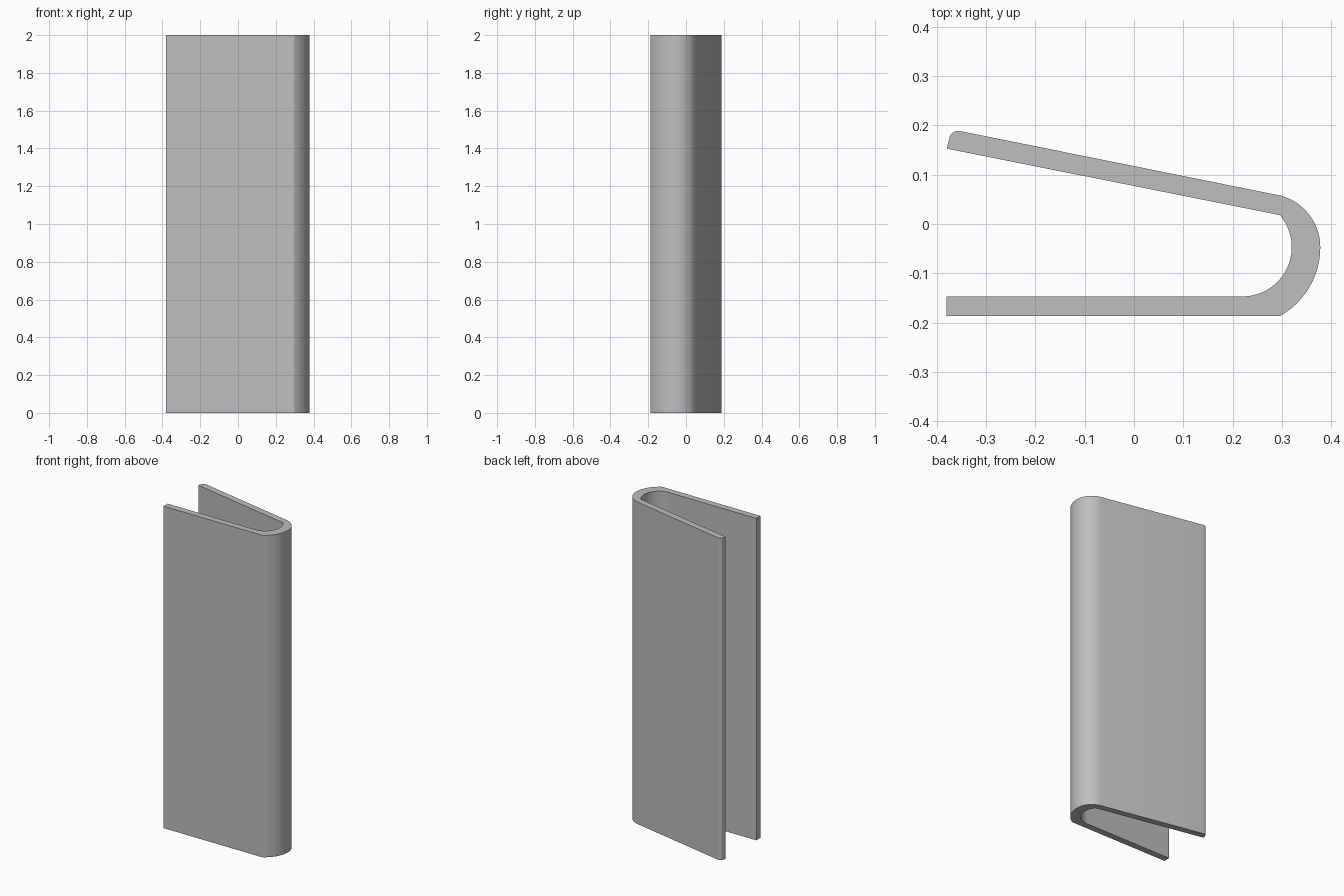
import bpy, bmesh
from math import cos, sin, radians

HEIGHT = 2.0

cube = bpy.data.objects.get("Cube")
if cube:
    bpy.data.objects.remove(cube, do_unlink=True)


def arc(cx, cy, r, start, end, steps):
    """Points on a circular arc, angles in degrees."""
    angles = [radians(start + (end - start) * i / steps) for i in range(steps + 1)]
    return [(cx + r * cos(a), cy + r * sin(a)) for a in angles]


# Colour
grey = bpy.data.materials.new("plain grey")
grey.use_nodes = True
colour = (0.52, 0.52, 0.52, 1)
grey.diffuse_color = colour
grey.node_tree.nodes["Principled BSDF"].inputs["Base Color"].default_value = colour

# Cross-section: flat front leg, bend, sloping back leg with rounded tip
profile = [(-0.38, -0.187)]
profile += arc(0.218, -0.047, 0.16, -61, 0, 20)          # outer bend, front
profile += arc(0.27, -0.047, 0.108, 0, 78.6, 20)[1:]     # outer bend, back
profile += arc(-0.357, 0.171, 0.018, 78.6, 168.6, 8)     # rounded tip
profile += [(-0.38, 0.153)]
profile += arc(0.22, -0.047, 0.10, 40.6, -90, 32)        # inner bend
profile += [(-0.38, -0.147)]

# Extrude the section to full height
bm = bmesh.new()
base = bm.faces.new([bm.verts.new((x, y, 0)) for x, y in profile])
result = bmesh.ops.extrude_face_region(bm, geom=[base], use_keep_orig=True)
top = [v for v in result["geom"] if isinstance(v, bmesh.types.BMVert)]
bmesh.ops.translate(bm, verts=top, vec=(0, 0, HEIGHT))
bmesh.ops.recalc_face_normals(bm, faces=bm.faces)
mesh = bpy.data.meshes.new("folded_strip")
bm.to_mesh(mesh)
bm.free()
mesh.materials.append(grey)

strip = bpy.data.objects.new("folded_strip", mesh)
bpy.context.collection.objects.link(strip)
bpy.ops.object.select_all(action="DESELECT")
strip.select_set(True)
bpy.context.view_layer.objects.active = strip
bpy.ops.object.shade_smooth_by_angle(angle=radians(20))
